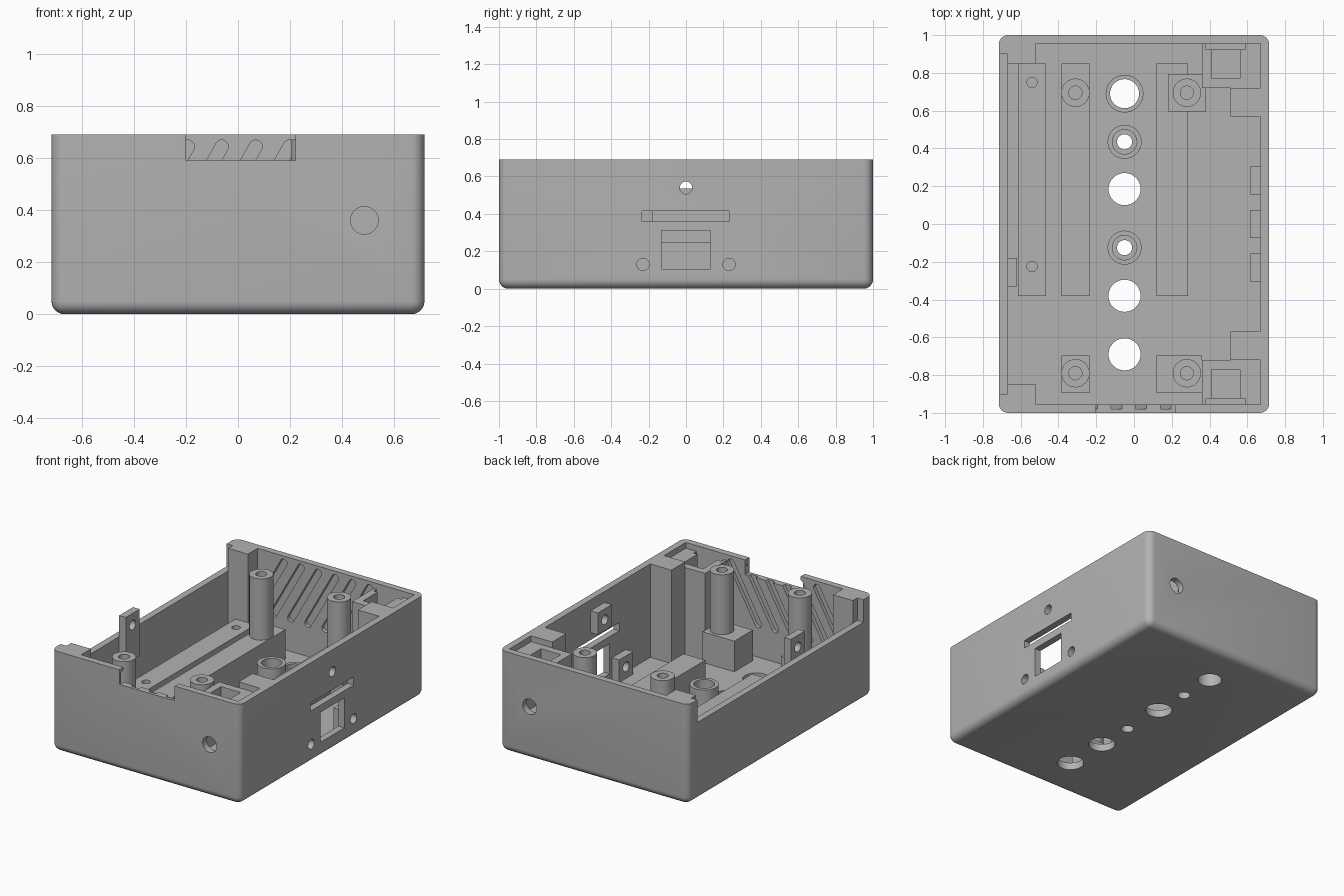
import bpy, bmesh
from mathutils import Matrix, Vector

cube = bpy.data.objects.get("Cube")
if cube:
    bpy.data.objects.remove(cube)

grey = bpy.data.materials.new("plain grey")
grey.use_nodes = True
grey.diffuse_color = (0.45, 0.45, 0.45, 1)
grey.node_tree.nodes["Principled BSDF"].inputs["Base Color"].default_value = (0.45, 0.45, 0.45, 1)

HX, HY, TOP = 0.716, 1.0, 0.69
IX, IY, FLOOR = 0.67, 0.955, 0.05


def finish(bm, name):
    mesh = bpy.data.meshes.new(name)
    bm.to_mesh(mesh)
    bm.free()
    mesh.materials.append(grey)
    ob = bpy.data.objects.new(name, mesh)
    bpy.context.collection.objects.link(ob)
    return ob


def box(name, x0, x1, y0, y1, z0, z1, taper=0):
    bm = bmesh.new()
    bmesh.ops.create_cube(bm, size=1)
    for v in bm.verts:
        v.co = ((x0, x1)[v.co.x > 0], (y0, y1)[v.co.y > 0], (z0, z1)[v.co.z > 0])
        if taper and v.co.x > x0 and v.co.z == z0:
            v.co.x = x0 + taper
    return finish(bm, name)


def rod(name, centre, r, length, axis="Z"):
    bm = bmesh.new()
    turn = {"X": Matrix.Rotation(1.5708, 4, "Y"), "Y": Matrix.Rotation(1.5708, 4, "X"),
            "Z": Matrix()}[axis]
    bmesh.ops.create_cone(bm, cap_ends=True, segments=32, radius1=r, radius2=r, depth=length,
                          matrix=Matrix.Translation(centre) @ turn)
    return finish(bm, name)


def select(ob):
    bpy.ops.object.select_all(action="DESELECT")
    ob.select_set(True)
    bpy.context.view_layer.objects.active = ob


def cut(ob, cutter):
    mod = ob.modifiers.new("cut", "BOOLEAN")
    mod.operation, mod.solver, mod.object = "DIFFERENCE", "EXACT", cutter
    select(ob)
    bpy.ops.object.modifier_apply(modifier="cut")
    bpy.data.objects.remove(cutter)


def smooth(ob):
    select(ob)
    bpy.ops.object.shade_smooth_by_angle(angle=0.6)


# Case: rounded block, hollowed out
bm = bmesh.new()
bmesh.ops.create_cube(bm, size=1)
for v in bm.verts:
    v.co = (v.co.x * 2 * HX, v.co.y * 2 * HY, TOP if v.co.z > 0 else 0)
edges = [e for e in bm.edges if min(v.co.z for v in e.verts) == 0]
bmesh.ops.bevel(bm, geom=edges, offset=0.05, segments=6, profile=0.5, affect="EDGES")
case = finish(bm, "case")
cut(case, box("cutter", -IX, IX, -IY, IY, FLOOR, 1))
cut(case, box("cutter", -1, -IX, -0.9, 0.9, 0.535, 1))
cut(case, box("cutter", -0.2, 0.22, -1.1, -0.9, 0.59, 1))

# Connector openings and screw holes in the side wall
cut(case, box("cutter", 0.6, 0.8, -0.235, 0.23, 0.36, 0.415))
cut(case, box("cutter", 0.6, 0.8, -0.13, 0.13, 0.105, 0.31))
side_holes = [(-0.23, 0.13), (0.0, 0.54), (0.23, 0.13)]
for y, z in side_holes:
    cut(case, rod("cutter", (0.7, y, z), 0.033, 0.2, "X"))

# Screw holes in the end walls
for s in (-1, 1):
    cut(case, rod("cutter", (0.485, s, 0.36), 0.053, 0.2, "Y"))

# Slanted grooves on the inside of both end walls
lean = Vector((0.23, 0, 0.41))
for s in (-1, 1):
    for i in range(6):
        bm = bmesh.new()
        bmesh.ops.create_cube(bm, size=1)
        for v in bm.verts:
            v.co = (v.co.x * 0.05, v.co.y * 0.05, v.co.z * lean.length)
        ends = [e for e in bm.edges if abs(e.verts[0].co.y - e.verts[1].co.y) > 0.01]
        bmesh.ops.bevel(bm, geom=ends, offset=0.024, segments=5, profile=0.5, affect="EDGES")
        tilt = Vector((0, 0, 1)).rotation_difference(lean).to_matrix().to_4x4()
        mid = Vector((-0.31 + 0.13 * i, s * IY, 0.665)) - lean / 2
        bm.transform(Matrix.Translation(mid) @ tilt)
        cut(case, finish(bm, "cutter"))

# Row of button and lamp holes through the floor
for y, r in [(0.69, 0.077), (0.435, 0.04), (0.185, 0.085), (-0.125, 0.04),
             (-0.38, 0.085), (-0.69, 0.085)]:
    cut(case, rod("cutter", (-0.05, y, 0), r, 0.3))
smooth(case)

# Lamp collars around the floor holes
for name, y, outer, inner, top in [("lamp_collar_back", 0.435, 0.09, 0.065, 0.23),
                                   ("lamp_collar_front", -0.125, 0.09, 0.065, 0.23),
                                   ("button_collar", 0.69, 0.1, 0.077, 0.09)]:
    collar = rod(name, (-0.05, y, (FLOOR + top) / 2), outer, top - FLOOR)
    cut(collar, rod("cutter", (-0.05, y, 0.2), inner, 0.6))
    smooth(collar)

# Rails and pedestals on the floor
RAIL = 0.25
box("inner_rail", -0.385, -0.235, -0.38, 0.85, FLOOR, RAIL)
box("outer_rail", 0.12, 0.285, -0.38, 0.85, FLOOR, RAIL)
box("pedestal_back", 0.18, 0.38, 0.595, 0.795, FLOOR, RAIL + 0.01)
box("pedestal_front_right", 0.12, 0.36, -0.895, -0.695, FLOOR, RAIL + 0.01)
box("pedestal_front_left", -0.385, -0.235, -0.895, -0.695, FLOOR, RAIL)
ledge = box("side_ledge", -0.615, -0.465, -0.38, 0.85, FLOOR, 0.22)
for y in (0.75, -0.225):
    cut(ledge, rod("cutter", (-0.54, y, 0.22), 0.027, 0.2))

# Screw standoffs
for x in (-0.31, 0.28):
    for y in (0.695, -0.79):
        post = rod("standoff", (x, y, 0.45), 0.075, 0.44)
        cut(post, rod("cutter", (x, y, 0.67), 0.035, 0.3))
        smooth(post)

# Corner blocks, nut blocks with a drop-in slot, and wall posts at both ends
for s, end in ((1, "back"), (-1, "front")):
    def span(a, b):
        return sorted((s * a, s * b))
    box("corner_block_" + end, -IX, -0.52, *span(0.85, IY), FLOOR, TOP)
    box("wall_post_" + end, 0.51, IX, *span(0.57, 0.72), FLOOR, TOP)
    nut = box("nut_block_" + end, 0.36, IX, *span(0.72, IY), FLOOR, 0.65)
    cut(nut, box("cutter", 0.41, 0.56, *span(0.77, 0.94), 0.28, 1))
    cut(nut, box("cutter", 0.38, 0.59, *span(0.925, 1.1), 0.25, 1))

# Screw tabs behind the side wall
for y, z in side_holes:
    low = FLOOR if z < 0.3 else z - 0.075
    tab = box("screw_tab", 0.615, IX, y - 0.075, y + 0.075, low, z + 0.075)
    cut(tab, rod("cutter", (0.64, y, z), 0.033, 0.3, "X"))
    smooth(tab)

# Raised latch tab on the low wall, tapering into it
box("latch_tab_foot", -IX, -0.62, -0.33, -0.18, 0.36, 0.5, taper=0.002)
latch = box("latch_tab", -IX, -0.62, -0.33, -0.18, 0.5, 0.68)
cut(latch, rod("cutter", (-0.65, -0.255, 0.6), 0.033, 0.3, "X"))
smooth(latch)
